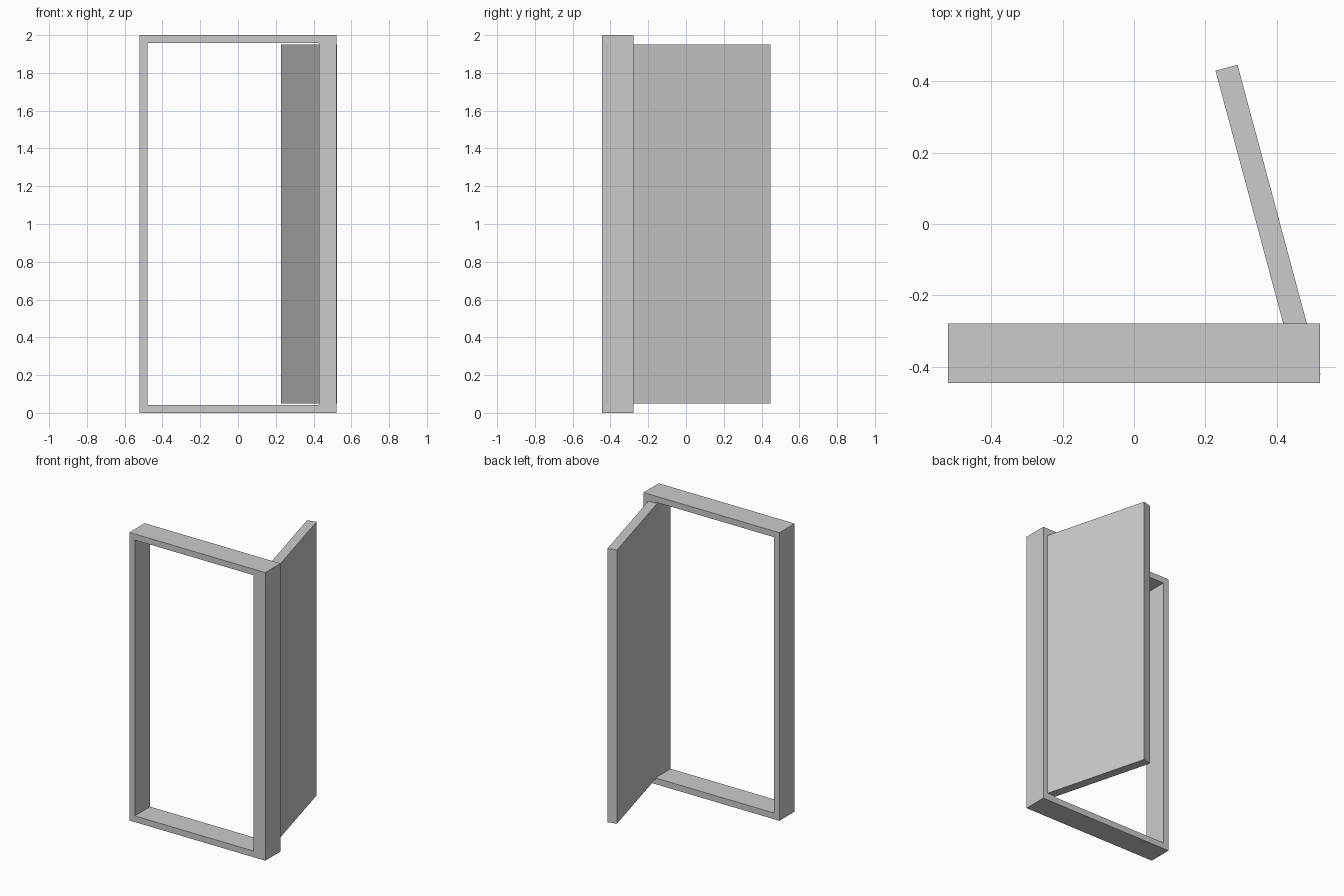
import bpy, bmesh
from mathutils import Matrix, Vector
from math import radians

if "Cube" in bpy.data.objects:
    bpy.data.objects.remove(bpy.data.objects["Cube"])


def make_object(name, bm):
    bmesh.ops.recalc_face_normals(bm, faces=bm.faces)
    mesh = bpy.data.meshes.new(name)
    bm.to_mesh(mesh)
    bm.free()
    obj = bpy.data.objects.new(name, mesh)
    bpy.context.collection.objects.link(obj)
    return obj


def rectangle(bm, x0, x1, z0, z1, y):
    return [bm.verts.new((x, y, z)) for x, z in ((x0, z0), (x1, z0), (x1, z1), (x0, z1))]


# Door frame: a flat ring with a wider hinge jamb, extruded to the wall depth
FRONT, BACK = -0.446, -0.279
bm = bmesh.new()
outer = rectangle(bm, -0.522, 0.522, 0.0, 2.0, FRONT)
inner = rectangle(bm, -0.48, 0.43, 0.043, 1.958, FRONT)
for i in range(4):
    j = (i + 1) % 4
    bm.faces.new((outer[i], outer[j], inner[j], inner[i]))
ring = bmesh.ops.extrude_face_region(bm, geom=bm.faces[:], use_keep_orig=True)
moved = [g for g in ring["geom"] if isinstance(g, bmesh.types.BMVert)]
bmesh.ops.translate(bm, verts=moved, vec=(0, BACK - FRONT, 0))
make_object("door_frame", bm)

# Door leaf: slab with its origin on the hinge corner, swung open
WIDTH, THICK, HEIGHT = 0.90, 0.064, 1.90
bm = bmesh.new()
bmesh.ops.create_cube(bm, size=1.0)
bmesh.ops.scale(bm, verts=bm.verts, vec=(THICK, WIDTH, HEIGHT))
bmesh.ops.translate(bm, verts=bm.verts, vec=Vector((-THICK, WIDTH, HEIGHT)) / 2)
leaf = make_object("door_leaf", bm)
leaf.matrix_world = Matrix.Translation((0.5235, -0.4225, 0.05)) @ Matrix.Rotation(radians(15), 4, 'Z')
